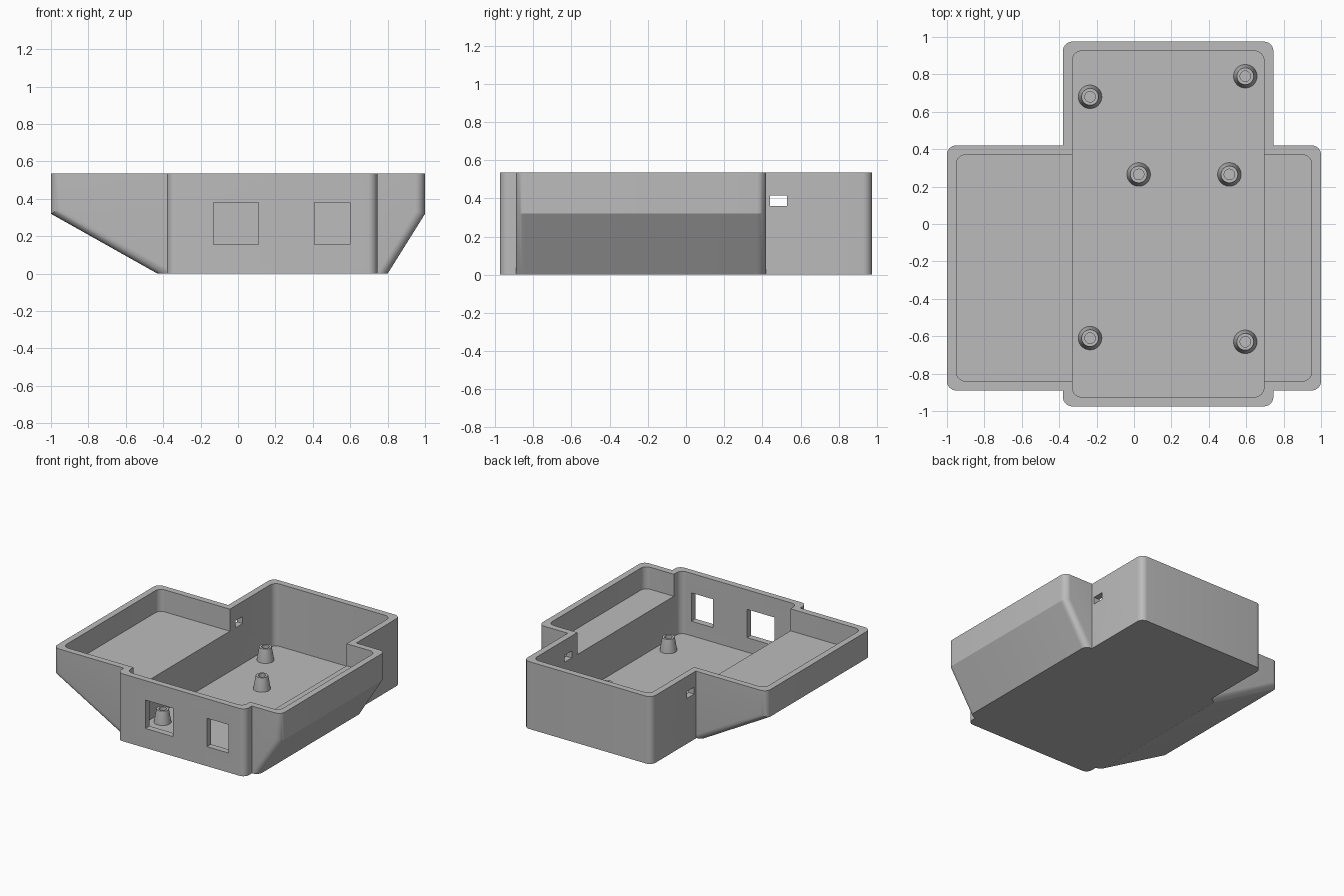
import bpy, bmesh, math

if "Cube" in bpy.data.objects:
    bpy.data.objects.remove(bpy.data.objects["Cube"], do_unlink=True)

TOP, FLOOR, SHELF, WALL, R = 0.535, 0.04, 0.36, 0.05, 0.05

grey = bpy.data.materials.new("plain grey")
grey.use_nodes = True
grey.diffuse_color = (0.5, 0.5, 0.5, 1)
grey.node_tree.nodes["Principled BSDF"].inputs["Base Color"].default_value = (0.5, 0.5, 0.5, 1)


def finish(name, bm):
    bmesh.ops.recalc_face_normals(bm, faces=bm.faces)
    mesh = bpy.data.meshes.new(name)
    bm.to_mesh(mesh)
    bm.free()
    mesh.materials.append(grey)
    ob = bpy.data.objects.new(name, mesh)
    bpy.context.collection.objects.link(ob)
    return ob


def prism(name, profile, y0, y1, radius):
    """Extrude an x-z profile along y, rounding its upright and sloped end edges."""
    bm = bmesh.new()
    face = bm.faces.new([bm.verts.new((x, y0, z)) for x, z in profile])
    ext = bmesh.ops.extrude_face_region(bm, geom=[face])
    for v in ext["geom"]:
        if isinstance(v, bmesh.types.BMVert):
            v.co.y = y1
    bmesh.ops.recalc_face_normals(bm, faces=bm.faces)
    if radius:
        edges = [e for e in bm.edges
                 if abs(e.verts[0].co.y - e.verts[1].co.y) < 1e-5
                 and abs(e.verts[0].co.z - e.verts[1].co.z) > 1e-3]
        bmesh.ops.bevel(bm, geom=edges, offset=radius, segments=8,
                        profile=0.5, affect='EDGES')
    return finish(name, bm)


def box(name, x0, x1, y0, y1, z0, z1, radius=0):
    return prism(name, [(x0, z0), (x1, z0), (x1, z1), (x0, z1)], y0, y1, radius)


def combine(ob, other, operation):
    mod = ob.modifiers.new("combine", 'BOOLEAN')
    mod.object, mod.operation, mod.solver = other, operation, 'EXACT'
    bpy.context.view_layer.update()
    graph = bpy.context.evaluated_depsgraph_get()
    mesh = bpy.data.meshes.new_from_object(ob.evaluated_get(graph))
    ob.modifiers.clear()
    ob.data = mesh
    bpy.data.objects.remove(other, do_unlink=True)


def smooth(ob):
    bpy.ops.object.select_all(action='DESELECT')
    ob.select_set(True)
    bpy.context.view_layer.objects.active = ob
    bpy.ops.object.shade_smooth_by_angle(angle=math.radians(25))


# Outer shell: long main box crossed by a wide body with sloped undersides
X0, X1, Y = -0.38, 0.745, 0.975
W0, W1 = -0.89, 0.42
case = box("case", X0, X1, -Y, Y, 0, TOP, R)
wings = prism("wings", [(-1, TOP), (-1, 0.32), (-0.43, 0), (0.8, 0), (1, 0.32), (1, TOP)],
              W0, W1, R)
combine(case, wings, 'UNION')

# Deep main cavity, and the shallow shelf cavity across both wings
cutters = [
    box("main_cavity", X0 + WALL, X1 - WALL, -Y + WALL, Y - WALL, FLOOR, 1, R),
    box("shelf_cavity", -1 + WALL, 1 - WALL, W0 + WALL, W1 - WALL, SHELF, 1, R),
]
# Two front port openings
for a, b in ((-0.13, 0.11), (0.41, 0.6)):
    cutters.append(box("front_port", a, b, -1.1, -0.88, 0.155, 0.38))
# Small cable slots on both sides behind the wings
for x in (X0, X1):
    cutters.append(box("side_slot", x - 0.12, x + 0.12, 0.44, 0.53, 0.36, 0.415))
for cutter in cutters:
    combine(case, cutter, 'DIFFERENCE')
smooth(case)


def standoff(x, y):
    """Tapered hollow screw post turned from a short profile."""
    profile = [(0.063, FLOOR - 0.01), (0.063, FLOOR), (0.045, 0.145),
               (0.028, 0.145), (0.028, FLOOR + 0.005), (0, FLOOR + 0.005)]
    bm = bmesh.new()
    verts = [bm.verts.new((r, 0, z)) for r, z in profile]
    edges = [bm.edges.new(pair) for pair in zip(verts, verts[1:])]
    bmesh.ops.spin(bm, geom=verts + edges, cent=(0, 0, 0), axis=(0, 0, 1),
                   angle=math.tau, steps=40)
    bmesh.ops.remove_doubles(bm, verts=bm.verts, dist=1e-5)
    bmesh.ops.holes_fill(bm, edges=bm.edges)
    ob = finish("standoff", bm)
    ob.location = (x, y, 0)
    smooth(ob)


for spot in ((-0.235, 0.68), (0.595, 0.79), (0.025, 0.265),
             (0.51, 0.265), (-0.235, -0.61), (0.595, -0.63)):
    standoff(*spot)
